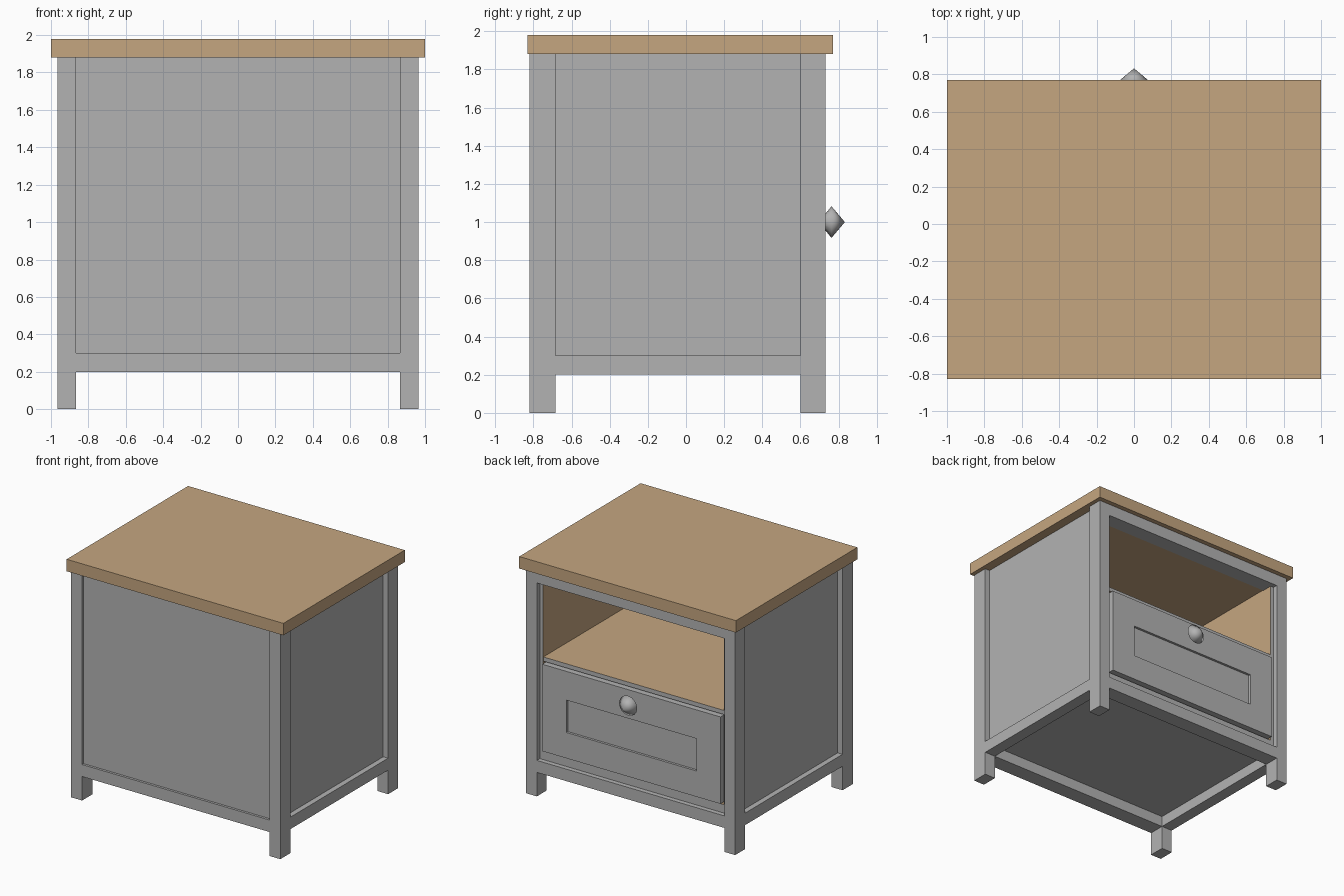
import bpy, bmesh, math
from mathutils import Matrix

cube = bpy.data.objects.get("Cube")
if cube:
    bpy.data.objects.remove(cube, do_unlink=True)


def material(name, color):
    m = bpy.data.materials.new(name)
    m.use_nodes = True
    m.diffuse_color = color
    m.node_tree.nodes["Principled BSDF"].inputs["Base Color"].default_value = color
    return m


GREY = material("painted grey", (0.45, 0.45, 0.45, 1))
WOOD = material("oak wood", (0.558, 0.381, 0.216, 1))


def finish(name, bm, *mats):
    mesh = bpy.data.meshes.new(name)
    bm.to_mesh(mesh)
    bm.free()
    for m in mats:
        mesh.materials.append(m)
    obj = bpy.data.objects.new(name, mesh)
    bpy.context.collection.objects.link(obj)
    return obj


def box_mesh(x, y, z):
    """Box spanning the (low, high) pair on each axis."""
    bm = bmesh.new()
    bmesh.ops.create_cube(bm, size=1)
    for v in bm.verts:
        v.co = [r[0] if c < 0 else r[1] for c, r in zip(v.co, (x, y, z))]
    return bm


def box(name, x, y, z, mat):
    return finish(name, box_mesh(x, y, z), mat)


def sink_face(bm, x, z, depth):
    """Cut a rectangular recess into the +y face and return its new faces."""
    face = max(bm.faces, key=lambda f: f.calc_center_median().y)
    bmesh.ops.inset_region(bm, faces=[face], thickness=0.02)
    for v in face.verts:
        v.co.x = x[0] if v.co.x < 0 else x[1]
        v.co.z = z[0] if v.co.z < sum(z) / 2 else z[1]
    old = set(bm.faces) - {face}
    floor = bmesh.ops.extrude_discrete_faces(bm, faces=[face])["faces"][0]
    for v in floor.verts:
        v.co.y -= depth
    bmesh.ops.recalc_face_normals(bm, faces=bm.faces)
    return [f for f in bm.faces if f not in old]


OUT, IN = 0.965, 0.865
BACK, FRONT = (-0.82, -0.685), (0.60, 0.73)

# Wooden top
box("top_board", (-1, 1), (-0.83, 0.77), (1.88, 1.98), WOOD)

# Corner posts and side rails
for side, s in (("left", 1), ("right", -1)):
    xs = tuple(sorted((s * IN, s * OUT)))
    for end, ys in (("plain", BACK), ("drawer", FRONT)):
        box(f"{side}_{end}_post", xs, ys, (0, 1.88), GREY)
    box(f"{side}_rail", xs, (BACK[1], FRONT[0]), (0.2, 0.3), GREY)

# Cross rails
box("plain_bottom_rail", (-IN, IN), BACK, (0.2, 0.3), GREY)
box("drawer_bottom_rail", (-IN, IN), FRONT, (0.2, 0.3), GREY)
box("drawer_top_rail", (-IN, IN), FRONT, (1.78, 1.88), GREY)

# Carcass: grey outside, wood inside
bm = box_mesh((-0.92, 0.92), (-0.80, 0.69), (0.29, 1.88))
for f in sink_face(bm, (-0.835, 0.835), (0.37, 1.785), 1.44):
    f.material_index = 1
finish("carcass", bm, GREY, WOOD)

# Shelf with a grey front edge
bm = box_mesh((-0.835, 0.835), (-0.75, 0.688), (1.12, 1.155))
for f in bm.faces:
    f.material_index = 0 if f.normal.y > 0.5 else 1
finish("shelf", bm, GREY, WOOD)

# Drawer with a recessed panel
bm = box_mesh((-0.822, 0.822), (-0.70, 0.72), (0.385, 1.11))
sink_face(bm, (-0.6, 0.6), (0.6, 0.87), 0.02)
finish("drawer", bm, GREY)

# Double cone knob
bm = bmesh.new()
for r1, r2, y, depth in ((0.015, 0.083, 0.735, 0.055), (0.083, 0.0, 0.7975, 0.07)):
    place = Matrix.Translation((0, y, 1)) @ Matrix.Rotation(-math.pi / 2, 4, "X")
    bmesh.ops.create_cone(bm, segments=16, radius1=r1, radius2=r2, depth=depth, matrix=place)
bmesh.ops.remove_doubles(bm, verts=bm.verts, dist=0.001)
for f in bm.faces:
    f.smooth = True
finish("drawer_knob", bm, GREY)
